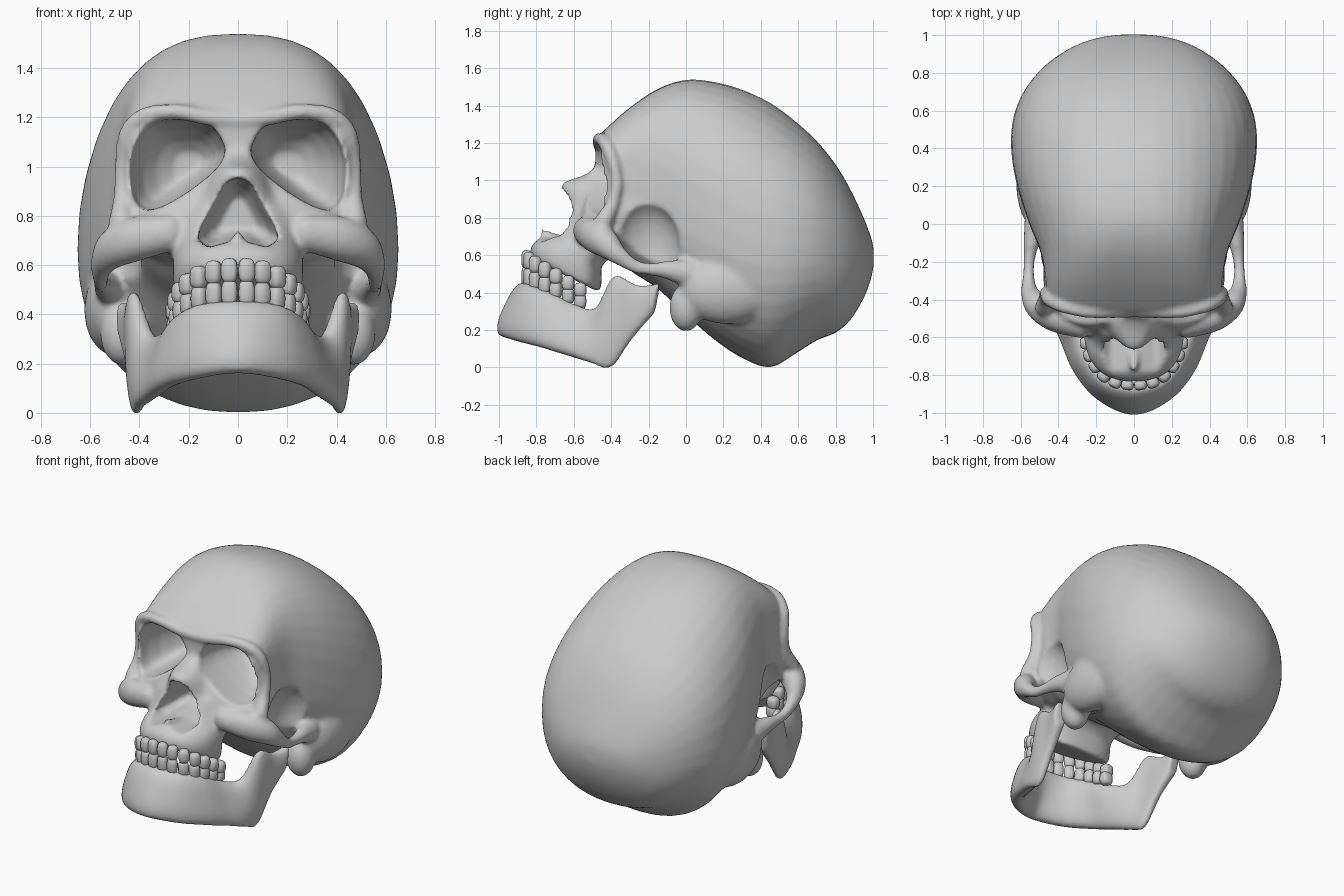
import bpy, bmesh
from math import sin, cos, pi, atan2
from mathutils import Vector, Matrix

cube = bpy.data.objects.get("Cube")
if cube:
    bpy.data.objects.remove(cube)

bone = bpy.data.materials.new("bone grey")
bone.use_nodes = True
bone.diffuse_color = (0.6, 0.6, 0.6, 1)
bone.node_tree.nodes["Principled BSDF"].inputs["Base Color"].default_value = (0.6, 0.6, 0.6, 1)


# ---------- helpers ----------
def spline(rows, steps=5):
    """Catmull-Rom interpolation of parameter rows."""
    out = []
    for i in range(len(rows) - 1):
        a, b, c, d = (rows[min(max(j, 0), len(rows) - 1)] for j in (i - 1, i, i + 1, i + 2))
        for s in range(steps):
            t = s / steps
            out.append([q + 0.5 * t * (r - p + t * (2 * p - 5 * q + 4 * r - e + t * (3 * (q - r) + e - p)))
                        for p, q, r, e in zip(a, b, c, d)])
    out.append(list(rows[-1]))
    return out


def power(v, e):
    return abs(v) ** e * (1 if v > 0 else -1)


def oval(w, lo, hi, mid, n, count=40):
    """Superellipse with separate lower and upper halves."""
    pts = []
    for i in range(count):
        a = 2 * pi * i / count
        v = power(sin(a), 2 / n)
        pts.append((w * power(cos(a), 2 / n), mid + v * (hi - mid if v > 0 else mid - lo)))
    return pts


def loft(bm, rings):
    vs = [[bm.verts.new(p) for p in ring] for ring in rings]
    n = len(vs[0])
    for a, b in zip(vs, vs[1:]):
        for i in range(n):
            bm.faces.new((a[i], a[(i + 1) % n], b[(i + 1) % n], b[i]))
    bm.faces.new(vs[0])
    bm.faces.new(vs[-1])


def level_loft(bm, rows, slope=0.0):
    """Loft of (z, front, back, half width, mid y, power) rows; slope tips the levels."""
    loft(bm, [[(u, v, z - slope * (v + 0.8)) for u, v in oval(w, f, b, m, n)]
              for z, f, b, w, m, n in spline(rows)])


def ball(bm, centre, radii, sides=(1, -1)):
    for s in sides:
        m = Matrix.Translation((s * centre[0], centre[1], centre[2])) @ Matrix.Diagonal((*radii, 1))
        bmesh.ops.create_icosphere(bm, subdivisions=3, radius=1, matrix=m)


def strut(bm, rows, tall=1.0):
    """Chain of balls along (x, y, z, radius) rows, on both sides."""
    for x, y, z, r in spline(rows, 7):
        ball(bm, (x, y, z), (r, r, r * tall))


def make(name, bm):
    bmesh.ops.recalc_face_normals(bm, faces=bm.faces)
    mesh = bpy.data.meshes.new(name)
    bm.to_mesh(mesh)
    bm.free()
    mesh.materials.append(bone)
    mesh.shade_smooth()
    ob = bpy.data.objects.new(name, mesh)
    bpy.context.scene.collection.objects.link(ob)
    return ob


def bake(ob):
    """Apply the modifier stack."""
    dg = bpy.context.evaluated_depsgraph_get()
    dg.update()
    mesh = bpy.data.meshes.new_from_object(ob.evaluated_get(dg))
    ob.modifiers.clear()
    ob.data = mesh
    mesh.materials.clear()
    mesh.materials.append(bone)
    mesh.shade_smooth()


def fuse(ob, voxel, rounds):
    rm = ob.modifiers.new("fuse", 'REMESH')
    rm.mode = 'VOXEL'
    rm.voxel_size = voxel
    sm = ob.modifiers.new("soften", 'SMOOTH')
    sm.factor = 0.5
    sm.iterations = rounds
    bake(ob)


# ---------- skull: braincase (y, top, bottom, half width, mid z, power) ----------
bm = bmesh.new()
braincase = [
    (-.47, 1.235, .80, .41, 1.0, 3.2), (-.42, 1.285, .64, .455, 1.0, 3.2),
    (-.30, 1.39, .52, .47, 1.0, 3.1), (-.15, 1.49, .42, .495, .95, 2.8),
    (0, 1.538, .28, .555, .85, 2.5), (.15, 1.527, .15, .605, .78, 2.4),
    (.3, 1.485, .05, .64, .70, 2.3), (.45, 1.415, .0, .652, .66, 2.2),
    (.58, 1.32, .07, .635, .64, 2.2), (.7, 1.21, .145, .585, .64, 2.2),
    (.8, 1.085, .185, .51, .62, 2.2), (.88, .95, .255, .42, .6, 2.2),
    (.95, .80, .37, .30, .59, 2.1), (.988, .70, .47, .18, .59, 2), (1.003, .64, .54, .07, .59, 2)]
loft(bm, [[(u, y, v) for u, v in oval(w, lo, hi, mid, n)]
          for y, hi, lo, w, mid, n in spline(braincase)])

# temporal bone and mastoid
ball(bm, (.50, .22, .42), (.125, .26, .19))
ball(bm, (.47, .0, .32), (.09, .09, .13))

# upper face, upper jaw and nose bridge
level_loft(bm, [
    (1.2, -.485, -.1, .44, -.2, 3), (1.1, -.485, -.1, .47, -.2, 3), (1.0, -.495, -.1, .48, -.2, 3),
    (.9, -.54, -.1, .48, -.2, 2.8), (.8, -.585, -.1, .49, -.2, 2.6), (.72, -.60, -.1, .48, -.2, 2.5),
    (.66, -.585, -.12, .42, -.2, 2.4), (.61, -.53, -.15, .32, -.25, 2.2)])
level_loft(bm, [
    (.57, -.835, -.46, .25, -.58, 2.4), (.64, -.825, -.45, .262, -.58, 2.4),
    (.72, -.765, -.45, .265, -.56, 2.3), (.80, -.69, -.4, .26, -.5, 2.2),
    (.95, -.62, -.4, .22, -.5, 2)], slope=0.5)
level_loft(bm, [
    (1.14, -.48, -.3, .08, -.4, 2), (1.07, -.49, -.3, .08, -.4, 2), (1.025, -.555, -.3, .09, -.4, 2),
    (.99, -.655, -.3, .105, -.4, 2), (.95, -.67, -.3, .135, -.4, 2), (.87, -.655, -.3, .18, -.4, 2),
    (.78, -.645, -.3, .22, -.4, 2.2), (.68, -.65, -.3, .24, -.4, 2.4)])
skull = make("skull", bm)
fuse(skull, 0.016, 2)

# ---------- openings: eye sockets, nose, temple hollows ----------
bm = bmesh.new()
socket = [(.05, 1.07), (.10, 1.16), (.20, 1.19), (.35, 1.175), (.425, 1.07), (.44, .95),
          (.41, .84), (.33, .83), (.20, .90), (.08, 1.0)]
outline = spline(socket + socket[:1], 4)[:-1]
for s in (1, -1):
    loft(bm, [[(s * (.18 + (x - .18) * k), y, 1.0 + (z - 1.0) * k) for x, z in outline]
              for y, k in ((-.8, 1), (-.45, 1), (-.36, .95), (-.27, .8), (-.2, .58), (-.15, .3))])
half = [(.05, .94), (.10, .85), (.15, .76), (.17, .70), (.12, .67), (.05, .69)]
nose = [(0, .96)] + half + [(-x, z) for x, z in reversed(half)]
loft(bm, [[(x * k, y, .8 + (z - .8) * k) for x, z in nose]
          for y, k in ((-.95, 1), (-.6, .97), (-.48, .75), (-.42, .5))])
ball(bm, (.53, -.21, .63), (.14, .18, .26))
openings = make("opening_cutter", bm)
openings.hide_render = True
cut = skull.modifiers.new("openings", 'BOOLEAN')
cut.operation = 'DIFFERENCE'
cut.solver = 'EXACT'
cut.object = openings
bake(skull)
bpy.data.objects.remove(openings)

# ---------- brow, socket rims, cheekbones and nasal spine ----------
bm = bmesh.new()
bm.from_mesh(skull.data)
old = skull.data
bpy.data.objects.remove(skull)
bpy.data.meshes.remove(old)
strut(bm, [(0, -.455, 1.19, .04), (.12, -.465, 1.2, .035), (.25, -.465, 1.222, .033),
           (.38, -.435, 1.205, .035), (.45, -.40, 1.13, .035), (.47, -.37, 1.0, .032),
           (.47, -.39, .88, .036), (.475, -.44, .78, .05)])
strut(bm, [(.28, -.54, .73, .065), (.42, -.49, .705, .08), (.51, -.43, .665, .07),
           (.552, -.36, .60, .045), (.558, -.27, .54, .031), (.553, -.18, .525, .031),
           (.54, -.09, .52, .045), (.51, .02, .5, .07)], tall=1.15)
strut(bm, [(0, -.64, .66, .04), (0, -.71, .69, .03), (0, -.765, .725, .016)])
skull = make("skull", bm)
fuse(skull, 0.0145, 4)

# ---------- lower jaw: bottom point, top point, thickness ----------
jaw_half = [
    (.17, -.905, .14, .14, -.82, .44, .12), (.29, -.77, .105, .22, -.72, .40, .115),
    (.36, -.62, .06, .27, -.59, .335, .11), (.40, -.51, .025, .35, -.475, .32, .095),
    (.415, -.40, .0, .42, -.385, .49, .075), (.425, -.29, .15, .44, -.255, .44, .07),
    (.45, -.17, .29, .465, -.14, .45, .08)]
mirrored = [(-r[0], r[1], r[2], -r[3], *r[4:]) for r in reversed(jaw_half)]
rows = spline(mirrored + [(0, -.985, .165, 0, -.85, .45, .12)] + jaw_half, 6)
centres = [(Vector(r[:3]) + Vector(r[3:6])) / 2 for r in rows]
rings = []
for i, r in enumerate(rows):
    axis = (Vector(r[3:6]) - Vector(r[:3])) / 2
    along = centres[min(i + 1, len(rows) - 1)] - centres[max(i - 1, 0)]
    side = axis.cross(along).normalized() * r[6] / 2
    rings.append([centres[i] + axis * v + side * u for u, v in oval(1, -1, 1, 0, 2.6, 28)])
bm = bmesh.new()
loft(bm, rings)
fuse(make("lower_jaw", bm), 0.0135, 4)

# ---------- teeth ----------
arch = [(.035, -.858), (.10, -.845), (.16, -.81), (.205, -.758), (.234, -.70), (.25, -.635), (.256, -.57)]


def tooth_row(name, z, slope, wide, tall, inset):
    bm = bmesh.new()
    for i, (x, y) in enumerate(arch):
        back = i / 6
        for s in (1, -1):
            turn = atan2(s * x * 1.2, -(y + .6)) if y < -.62 else s * pi / 2
            verts = bmesh.ops.create_uvsphere(bm, u_segments=14, v_segments=10, radius=1)["verts"]
            size = Vector((wide, .027 + .012 * back, tall * (1 - .2 * back)))
            for v in verts:
                v.co = Vector([power(c, .7) * k for c, k in zip(v.co, size)])
            place = Matrix.Translation((s * x * inset, y + .005, z - slope * (y + .858)))
            bmesh.ops.transform(bm, matrix=place @ Matrix.Rotation(turn, 4, 'Z'), verts=verts)
    make(name, bm)


tooth_row("upper_teeth", .578, .57, .034, .05, 1.0)
tooth_row("lower_teeth", .487, .46, .033, .054, .98)
